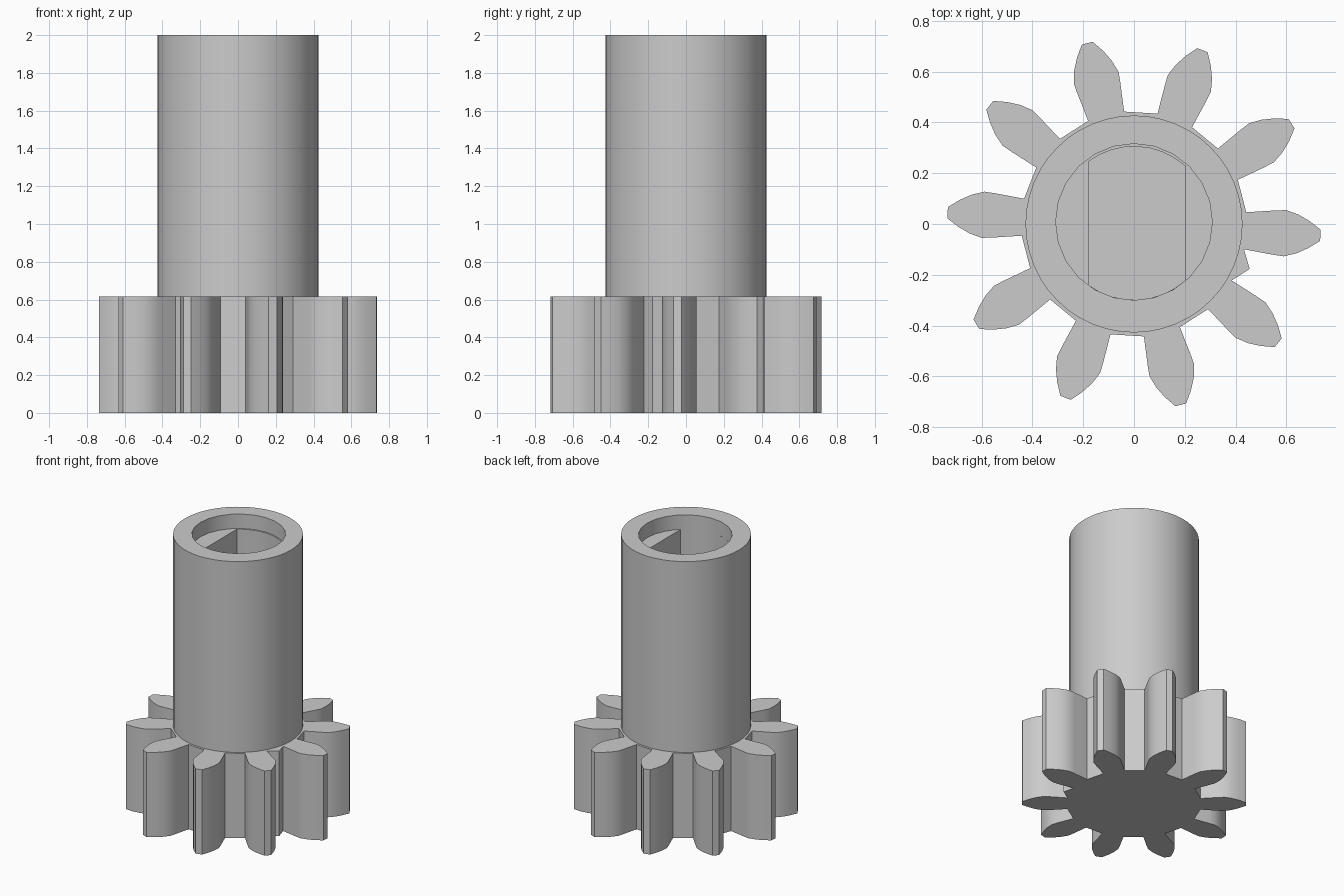
import bpy
import bmesh
from math import acos, cos, pi, radians, sin

if "Cube" in bpy.data.objects:
    bpy.data.objects.remove(bpy.data.objects["Cube"])

GREY = (0.6, 0.6, 0.6, 1.0)
grey = bpy.data.materials.new("light grey")
grey.use_nodes = True
grey.diffuse_color = GREY
grey.node_tree.nodes["Principled BSDF"].inputs["Base Color"].default_value = GREY


def prism(name, outline, z0, z1):
    """Extrude a counter-clockwise outline from z0 up to z1."""
    bm = bmesh.new()
    low = [bm.verts.new((x, y, z0)) for x, y in outline]
    high = [bm.verts.new((x, y, z1)) for x, y in outline]
    bm.faces.new(low[::-1])
    bm.faces.new(high)
    n = len(outline)
    for i in range(n):
        j = (i + 1) % n
        bm.faces.new((low[i], low[j], high[j], high[i]))
    mesh = bpy.data.meshes.new(name)
    bm.to_mesh(mesh)
    bm.free()
    mesh.materials.append(grey)
    ob = bpy.data.objects.new(name, mesh)
    bpy.context.collection.objects.link(ob)
    return ob


def activate(ob):
    bpy.ops.object.select_all(action='DESELECT')
    ob.select_set(True)
    bpy.context.view_layer.objects.active = ob


def smooth(ob):
    activate(ob)
    bpy.ops.object.shade_smooth_by_angle(angle=radians(25))


def cut(ob, cutter):
    cutter.hide_render = True
    mod = ob.modifiers.new("cut", 'BOOLEAN')
    mod.operation = 'DIFFERENCE'
    mod.solver = 'EXACT'
    mod.object = cutter
    activate(ob)
    bpy.ops.object.modifier_apply(modifier=mod.name)
    bpy.data.objects.remove(cutter)


def arc(radius, start, end, count, cy=0.0):
    step = (end - start) / count
    return [(radius * cos(start + i * step), cy + radius * sin(start + i * step))
            for i in range(count + 1)]


# Gear: ten leaf-shaped teeth, distances along and across each tooth axis
TEETH = 10
GEAR_TOP = 0.615
flank = [(0.438, 0.073), (0.55, 0.087), (0.595, 0.091),
         (0.645, 0.076), (0.69, 0.053), (0.735, 0.022)]
tooth = [(u, -v) for u, v in flank] + flank[::-1]
outline = []
for k in range(TEETH):
    a = radians(-3.5) + k * 2 * pi / TEETH
    outline += [(u * cos(a) - v * sin(a), u * sin(a) + v * cos(a)) for u, v in tooth]
# Small spur in the gap before the first tooth
outline.append((0.455, -0.177))
gear = prism("gear", outline, 0, GEAR_TOP)
smooth(gear)

# Sleeve with a shallow round bore and a deeper slot with two flat sides
sleeve = prism("sleeve", arc(0.427, 0, 2 * pi, 48)[:-1], 0.5, 2)
bore = prism("bore_cutter", arc(0.308, 0, 2 * pi, 24, 0.008)[:-1], 1.895, 2.1)
cut(sleeve, bore)

R = 0.302
right, left = acos(0.2 / R), acos(-0.18 / R)
slot_outline = arc(R, right, left, 8, 0.003) + arc(R, -left, -right, 8, 0.003)
slot = prism("slot_cutter", slot_outline, GEAR_TOP + 0.01, 1.95)
cut(sleeve, slot)
smooth(sleeve)
